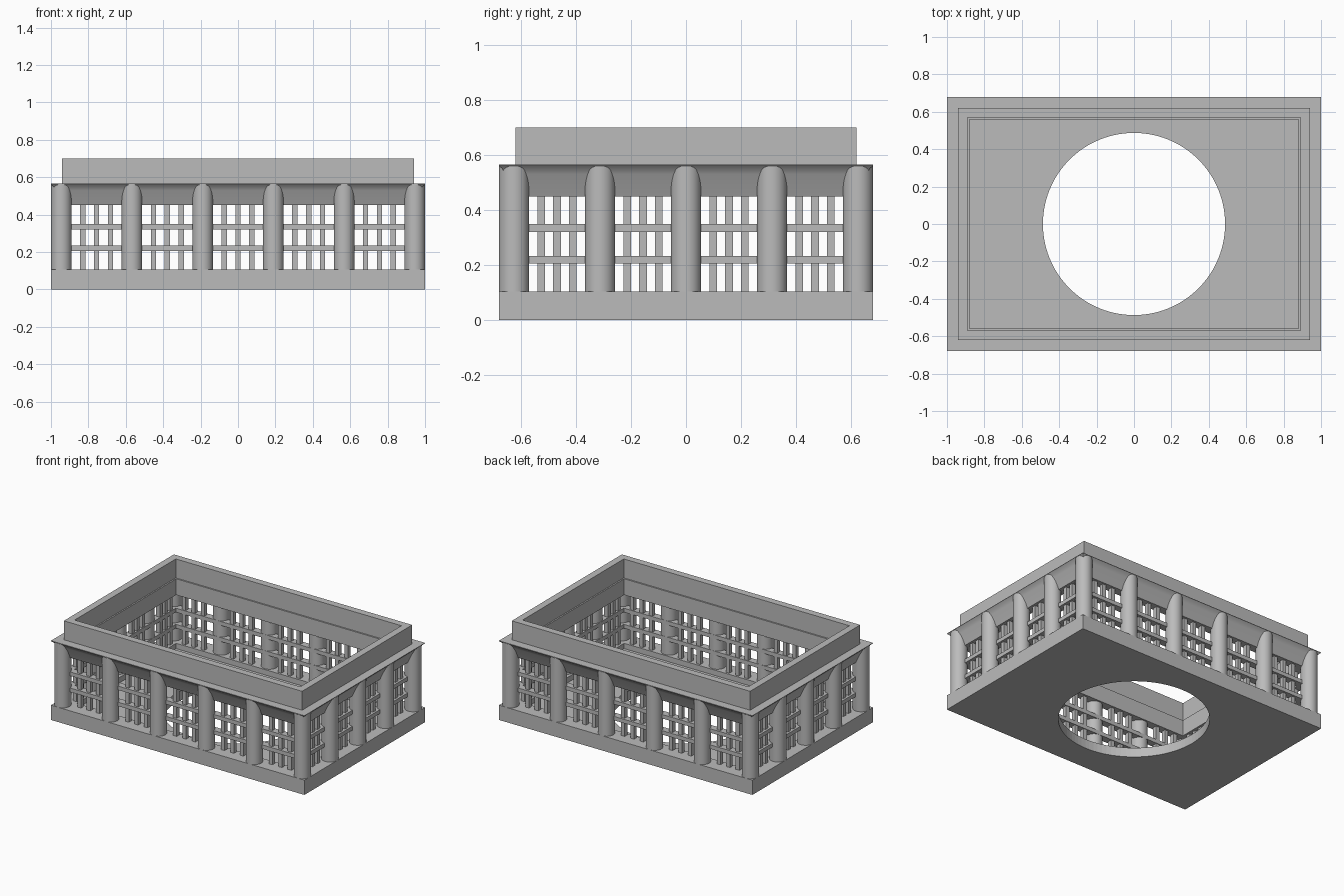
import bpy
import bmesh
from mathutils import Matrix

if "Cube" in bpy.data.objects:
    bpy.data.objects.remove(bpy.data.objects["Cube"])

grey = bpy.data.materials.new("stone_grey")
grey.use_nodes = True
colour = (0.5, 0.5, 0.5, 1)
grey.diffuse_color = colour
grey.node_tree.nodes["Principled BSDF"].inputs["Base Color"].default_value = colour

HX, HY = 0.94, 0.62          # wall face half sizes
CX, CY = 0.945, 0.625        # column axis half sizes
BASE_TOP, WINDOW_TOP, LEDGE = 0.105, 0.45, 0.565


def finish(name, bm, smooth=False):
    bmesh.ops.recalc_face_normals(bm, faces=bm.faces)
    mesh = bpy.data.meshes.new(name)
    bm.to_mesh(mesh)
    bm.free()
    mesh.materials.append(grey)
    obj = bpy.data.objects.new(name, mesh)
    bpy.context.collection.objects.link(obj)
    if smooth:
        bpy.ops.object.select_all(action="DESELECT")
        obj.select_set(True)
        bpy.context.view_layer.objects.active = obj
        bpy.ops.object.shade_smooth_by_angle()
    return obj


def add_box(bm, centre, size):
    bmesh.ops.create_cube(bm, size=1,
                          matrix=Matrix.Translation(centre) @ Matrix.Diagonal((*size, 1)))


def frame(name, profile):
    """Sweep a closed (offset, height) profile round the rectangle."""
    bm = bmesh.new()
    loops = [[bm.verts.new((sx * (HX + o), sy * (HY + o), z)) for o, z in profile]
             for sx, sy in ((-1, -1), (1, -1), (1, 1), (-1, 1))]
    n = len(profile)
    for c in range(4):
        a, b = loops[c], loops[(c + 1) % 4]
        for i in range(n):
            j = (i + 1) % n
            bm.faces.new((a[i], b[i], b[j], a[j]))
    return finish(name, bm, smooth=True)


# Floor slab with a round opening
FLOOR = 0.067
bm = bmesh.new()
add_box(bm, (0, 0, FLOOR / 2), (2 * HX - 0.1, 2 * HY - 0.1, FLOOR))
floor = finish("floor", bm)
bm = bmesh.new()
bmesh.ops.create_cone(bm, cap_ends=True, segments=96, radius1=0.487, radius2=0.487, depth=0.5)
cutter = finish("floor_cutter", bm)
cutter.hide_render = True
cut = floor.modifiers.new("opening", "BOOLEAN")
cut.operation = "DIFFERENCE"
cut.object = cutter
cut.solver = "EXACT"
bpy.context.view_layer.objects.active = floor
bpy.ops.object.modifier_apply(modifier=cut.name)
bpy.data.objects.remove(cutter)

# Base rim, then flared cornice with parapet
frame("base_rim", [(-0.06, 0), (0.06, 0), (0.06, BASE_TOP), (-0.06, BASE_TOP)])
frame("cornice_and_parapet", [
    (-0.06, WINDOW_TOP), (0, WINDOW_TOP), (0.022, 0.5), (0.037, 0.53), (0.047, 0.55),
    (0.06, LEDGE - 0.003), (0.06, LEDGE), (0, LEDGE), (0, 0.7), (-0.05, 0.7),
    (-0.05, LEDGE), (-0.06, LEDGE)])

# Round columns along all four sides
spots = {(CX * (2 * i / 5 - 1), s * CY) for i in range(6) for s in (-1, 1)}
spots |= {(s * CX, CY * (i / 2 - 1)) for i in range(1, 4) for s in (-1, 1)}
bm = bmesh.new()
height = LEDGE - 0.005 - BASE_TOP
for x, y in sorted(spots):
    bmesh.ops.create_cone(bm, cap_ends=True, segments=48, radius1=0.055, radius2=0.055,
                          depth=height,
                          matrix=Matrix.Translation((x, y, BASE_TOP + height / 2)))
finish("columns", bm, smooth=True)


def grille(name, along_x, bays, half, wall):
    """Three uprights per bay and two long crossbars, on both opposite walls."""
    bm = bmesh.new()

    def bar(t, depth_pos, z, length, depth, tall):
        for s in (-1, 1):
            if along_x:
                add_box(bm, (t, s * depth_pos, z), (length, depth, tall))
            else:
                add_box(bm, (s * depth_pos, t, z), (depth, length, tall))

    pitch = 2 * half / bays
    step = (pitch - 0.11 + 0.028) / 4
    for b in range(bays):
        middle = -half + pitch * (b + 0.5)
        for k in (-1, 0, 1):
            bar(middle + k * step, wall - 0.03, (BASE_TOP + WINDOW_TOP) / 2,
                0.028, 0.03, WINDOW_TOP - BASE_TOP)
    for z in (0.22, 0.335):
        bar(0, wall - 0.025, z, 2 * half, 0.05, 0.028)
    return finish(name, bm)


grille("long_wall_grilles", True, 5, CX, HY)
grille("short_wall_grilles", False, 4, CY, HX)
